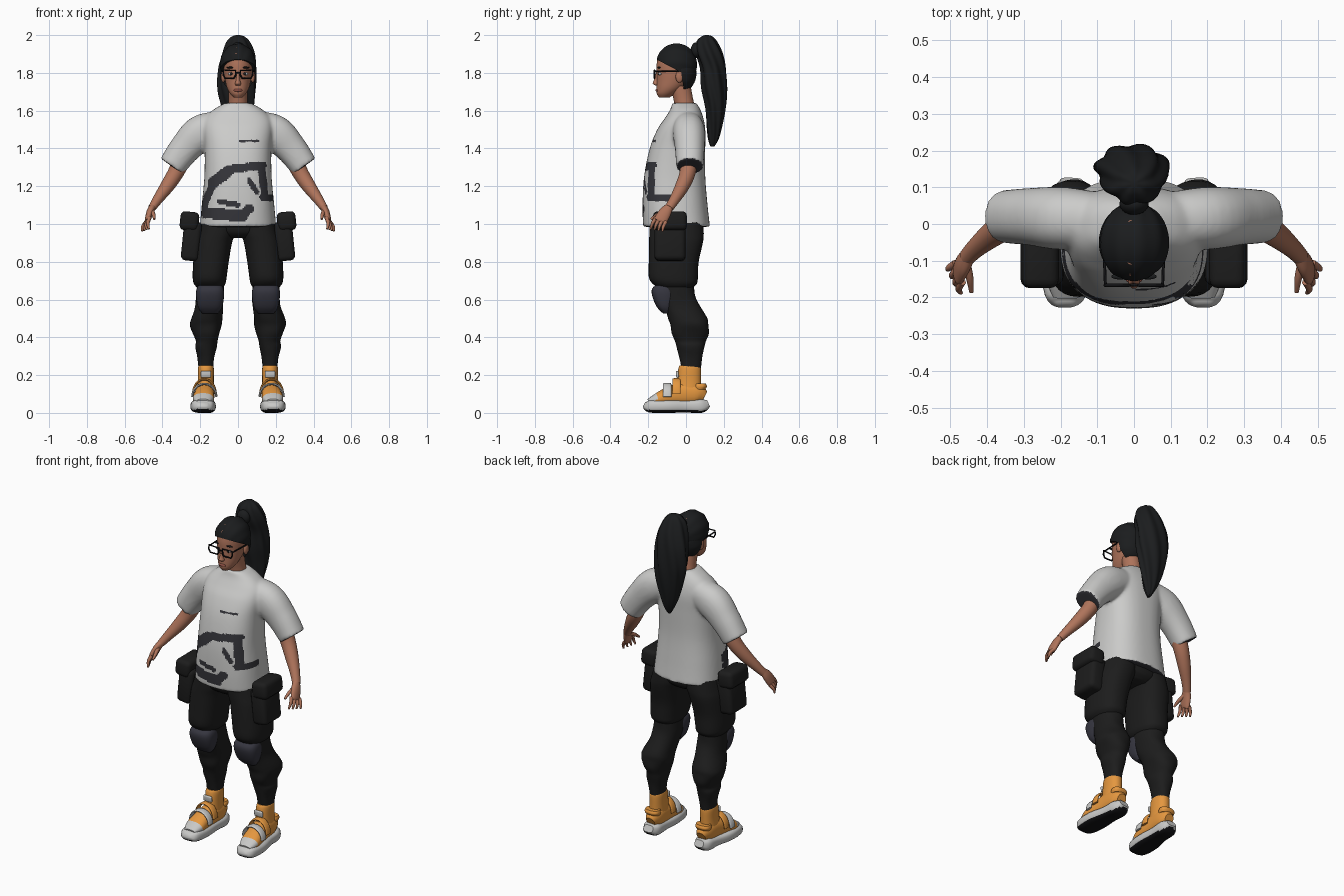
import bpy, bmesh, math
from mathutils import Vector, Matrix, Euler

cube = bpy.data.objects.get("Cube")
if cube:
    bpy.data.objects.remove(cube, do_unlink=True)


def material(name, r, g, b):
    m = bpy.data.materials.new(name)
    m.use_nodes = True
    m.diffuse_color = (r, g, b, 1)
    m.node_tree.nodes["Principled BSDF"].inputs["Base Color"].default_value = (r, g, b, 1)
    return m


skin = material("skin", .43, .175, .105)
hair = material("hair_black", .011, .012, .013)
cloth = material("shirt_grey", .6, .6, .59)
print_dark = material("print_charcoal", .035, .035, .042)
pants = material("trouser_black", .012, .012, .012)
pad = material("pad_slate", .036, .036, .05)
orange = material("shoe_orange", .78, .31, .05)
pale = material("sole_grey", .58, .58, .57)
black = material("rubber_black", .006, .006, .007)
lip = material("lip_brown", .3, .09, .065)


def finish(name, bm, *mats):
    """Turn a bmesh into a smooth-shaded object."""
    bmesh.ops.recalc_face_normals(bm, faces=bm.faces)
    me = bpy.data.meshes.new(name)
    bm.to_mesh(me)
    bm.free()
    for m in mats:
        me.materials.append(m)
    me.shade_smooth()
    me.set_sharp_from_angle(angle=math.radians(50))
    ob = bpy.data.objects.new(name, me)
    bpy.context.collection.objects.link(ob)
    return ob


def spline(rows, steps):
    """Catmull-Rom interpolation through rows of numbers."""
    out = []
    for i in range(len(rows) - 1):
        a, b, c, d = (rows[max(0, min(j, len(rows) - 1))] for j in range(i - 1, i + 3))
        for s in range(steps):
            t = s / steps
            out.append([q + t * (r - p + t * (2 * p - 5 * q + 4 * r - e + t * (3 * (q - r) + e - p))) / 2
                        for p, q, r, e in zip(a, b, c, d)])
    return out + [list(rows[-1])]


def loft(bm, rows, n=24, k=2, steps=4, flat=True, hint=(1, 0, 0), wave=(0, 0, 0)):
    """Skin superellipse rings; each row is x, y, z and two radii."""
    pts = spline(rows, steps)
    rings = []
    for i, p in enumerate(pts):
        c = Vector(p[:3])
        ahead, behind = pts[min(i + 1, len(pts) - 1)], pts[max(i - 1, 0)]
        t = Vector((0, 0, 1)) if flat else (Vector(ahead[:3]) - Vector(behind[:3])).normalized()
        u = Vector(hint)
        u = (u - u.dot(t) * t).normalized()
        v = t.cross(u)
        ring = []
        for j in range(n):
            a = math.tau * j / n
            ca, sa = math.cos(a), math.sin(a)
            w = 1 + wave[0] * math.sin(wave[1] * a + wave[2] * c.z)
            x = math.copysign(abs(ca) ** (2 / k), ca) * max(p[3], .002) * w
            y = math.copysign(abs(sa) ** (2 / k), sa) * max(p[4], .002) * w
            ring.append(bm.verts.new(c + u * x + v * y))
        rings.append(ring)
    for lo, hi in zip(rings, rings[1:]):
        for j in range(n):
            bm.faces.new((lo[j], lo[(j + 1) % n], hi[(j + 1) % n], hi[j]))
    bm.faces.new(rings[0])
    bm.faces.new(rings[-1])


def tube(name, rows, mat, s=1, **kw):
    bm = bmesh.new()
    loft(bm, [(r[0] * s, *r[1:]) for r in rows], **kw)
    return finish(name, bm, mat)


def ball(name, loc, size, mat, cut=None, strands=0):
    """Ellipsoid, optionally grooved and trimmed by a plane (point, normal)."""
    bm = bmesh.new()
    bmesh.ops.create_uvsphere(bm, u_segments=48 if cut else 20, v_segments=24 if cut else 12, radius=1)
    for v in bm.verts:
        v.co *= 1 + strands * math.sin(12 * math.atan2(v.co.x, v.co.z + .3))
    bm.transform(Matrix.Translation(loc) @ Matrix.Diagonal((*size, 1)))
    if cut:
        bmesh.ops.bisect_plane(bm, geom=bm.verts[:] + bm.edges[:] + bm.faces[:],
                               plane_co=cut[0], plane_no=cut[1], clear_inner=True)
        bmesh.ops.holes_fill(bm, edges=bm.edges[:], sides=0)
    return finish(name, bm, mat)


def box(name, loc, size, mat, bevel, rot=(0, 0, 0)):
    bm = bmesh.new()
    bmesh.ops.create_cube(bm, size=1)
    bm.transform(Matrix.Diagonal((*size, 1)))
    bmesh.ops.bevel(bm, geom=bm.edges[:], offset=bevel, segments=3, profile=.5, affect='EDGES')
    bm.transform(Matrix.Translation(loc) @ Euler(rot).to_matrix().to_4x4())
    return finish(name, bm, mat)


def wire(name, pts, radius, mat, cyclic=False):
    cu = bpy.data.curves.new(name, 'CURVE')
    cu.dimensions = '3D'
    cu.bevel_depth = radius
    cu.bevel_resolution = 2
    cu.use_fill_caps = True
    sp = cu.splines.new('POLY')
    sp.points.add(len(pts) - 1)
    for p, q in zip(sp.points, pts):
        p.co = (*q, 1)
    sp.use_cyclic_u = cyclic
    cu.materials.append(mat)
    bpy.context.collection.objects.link(bpy.data.objects.new(name, cu))


# Shirt: body and sleeves fused into one smooth surface
bm = bmesh.new()
loft(bm, [(0, -.05, .985, .202, .177), (0, -.058, 1.1, .192, .172), (0, -.06, 1.25, .178, .162),
          (0, -.045, 1.4, .177, .147), (0, -.025, 1.5, .185, .127), (0, -.01, 1.56, .175, .102),
          (0, -.004, 1.605, .13, .08), (0, -.008, 1.64, .07, .064)], n=64, k=2.5, steps=6)
for s in (1, -1):
    loft(bm, [(.06 * s, .01, 1.53, .07, .07), (.19 * s, .015, 1.485, .085, .095),
              (.28 * s, .02, 1.4, .078, .083), (.35 * s, .02, 1.305, .072, .073)],
         n=40, k=2.2, steps=6, flat=False, hint=(0, 1, 0))
shirt = finish("shirt", bm, cloth)
remesh = shirt.modifiers.new("fuse", 'REMESH')
remesh.mode = 'VOXEL'
remesh.voxel_size = .009
relax = shirt.modifiers.new("relax", 'SMOOTH')
relax.iterations = 6
me = bpy.data.meshes.new_from_object(shirt.evaluated_get(bpy.context.evaluated_depsgraph_get()))
shirt.modifiers.clear()
shirt.data = me
me.materials.clear()
me.materials.append(cloth)
me.materials.append(print_dark)
me.shade_smooth()

# Abstract print strokes: start x, z, end x, z, half width
strokes = [(-.18, 1.1, -.13, 1.22, .02), (-.13, 1.22, -.05, 1.28, .03), (-.05, 1.29, .13, 1.31, .022),
           (.125, 1.3, .14, 1.16, .02), (.13, 1.14, .19, 1.14, .017), (-.17, 1.06, .02, 1.04, .03),
           (.02, 1.05, .06, 1.08, .025), (-.1, 1.12, 0, 1.1, .014), (.06, 1.23, .1, 1.17, .014),
           (.01, 1.44, .11, 1.44, .006)]


def printed(c):
    for x0, z0, x1, z1, r in strokes:
        a, d, p = Vector((x0, z0)), Vector((x1 - x0, z1 - z0)), Vector((c.x, c.z))
        t = max(0, min(1, (p - a).dot(d) / d.length_squared))
        if (a + d * t - p).length < r:
            return True
    return False


for f in me.polygons:
    c, nor = f.center, f.normal
    cuff = abs(c.x) > .27 and nor.dot(Vector((math.copysign(.6, c.x), 0, -.8))) > .85
    hem = c.z < 1.01 and nor.z < -.8
    f.material_index = int(cuff or hem or (c.y < -.07 and nor.y < .1 and printed(c)))

# Head and neck
tube("neck", [(0, 0, 1.58, .06, .058), (0, -.012, 1.65, .05, .052), (0, -.03, 1.73, .05, .055)], skin)
tube("head", [(0, -.115, 1.67, .022, .028), (0, -.105, 1.69, .042, .05), (0, -.085, 1.72, .058, .071),
              (0, -.065, 1.76, .068, .09), (0, -.055, 1.8, .074, .1), (0, -.05, 1.85, .077, .105),
              (0, -.05, 1.9, .07, .092), (0, -.05, 1.935, .045, .06)], skin, n=36)
tube("nose", [(0, -.147, 1.805, .007, .01), (0, -.153, 1.76, .011, .018),
              (0, -.155, 1.743, .016, .021), (0, -.15, 1.732, .011, .01)], skin, n=16)
ball("lips", (0, -.151, 1.708, ), (.023, .011, .009), lip)

# Hair
ball("hair_cap", (0, -.05, 1.845), (.095, .108, .11), hair, ((0, -.15, 1.868), (0, .11, .21)), .018)
ball("hair_back", (0, -.03, 1.8), (.09, .085, .105), hair, ((0, -.025, 1.8), (0, 1, .15)), .012)
ball("hair_tie", (0, .055, 1.92), (.04, .03, .042), hair)
tube("ponytail", [(.012, .14, 1.41, .008, .01), (.01, .145, 1.45, .028, .027), (.005, .15, 1.52, .055, .04),
                  (0, .155, 1.62, .082, .053), (-.005, .15, 1.72, .098, .066), (-.005, .145, 1.82, .096, .066),
                  (0, .125, 1.9, .084, .068), (0, .11, 1.96, .062, .055), (0, .11, 1.99, .036, .032),
                  (0, .11, 2, .01, .01)], hair, n=56, steps=5, wave=(.075, 7, 14))

# Pelvis
tube("trouser_seat", [(0, -.045, .925, .08, .1), (0, -.048, .96, .17, .135), (0, -.05, 1.04, .188, .14)], pants, k=2.4)
wire("glasses_bridge", [(-.013, -.166, 1.8), (.013, -.166, 1.8)], .004, black)

for s, side in ((1, "left"), (-1, "right")):
    # Face details and glasses
    ball(side + "_ear", (.078 * s, -.035, 1.78), (.012, .02, .032), skin)
    ball(side + "_eye", (.036 * s, -.137, 1.795), (.017, .01, .008), pale)
    ball(side + "_iris", (.036 * s, -.145, 1.795), (.007, .004, .007), hair)
    ball(side + "_eyebrow", (.038 * s, -.143, 1.828), (.024, .008, .005), hair)
    frame = [(.013, 1.812), (.077, 1.815), (.079, 1.79), (.069, 1.772), (.022, 1.772), (.013, 1.785)]
    wire(side + "_glasses_rim", [(x * s, -.167, z) for x, z in frame], .0045, black, True)
    wire(side + "_glasses_temple", [(.078 * s, -.166, 1.808), (.083 * s, -.035, 1.808)], .004, black)

    # Arm, palm and fingers
    along = dict(flat=False, hint=(0, 1, 0))
    tube(side + "_arm", [(.27, .02, 1.4, .05, .05), (.325, .01, 1.28, .043, .043), (.375, -.02, 1.2, .037, .037),
                         (.425, -.06, 1.13, .028, .027), (.455, -.09, 1.085, .024, .021)], skin, s, **along)
    tube(side + "_palm", [(.45, -.085, 1.095, .02, .018), (.465, -.108, 1.065, .032, .019),
                          (.477, -.132, 1.025, .035, .016), (.48, -.14, 1.012, .03, .012)], skin, s, **along)
    for i, finger in enumerate(("index", "middle", "ring", "little")):
        base = Vector((.468 + .006 * i, -.158 + .017 * i, 1.035 - .008 * i))
        tip = base + Vector((.003 + .006 * i, -.03 + .004 * i, -.062 + .004 * i))
        mid = (base + tip) / 2 + Vector((.008, -.004, 0))
        tube(f"{side}_{finger}_finger", [(*base, .01, .011), (*mid, .009, .009), (*tip, .005, .005)],
             skin, s, n=10, **along)
    tube(side + "_thumb", [(.457, -.11, 1.07, .013, .013), (.447, -.15, 1.05, .01, .01),
                           (.443, -.185, 1.025, .006, .006)], skin, s, n=12, flat=False)

    # Trouser leg, puffed above and below the knee
    tube(side + "_thigh", [(.1, -.05, 1.02, .095, .14), (.115, -.05, .95, .1, .144), (.13, -.053, .9, .098, .142),
                           (.143, -.065, .8, .094, .132), (.15, -.067, .72, .09, .13),
                           (.15, -.06, .685, .084, .118), (.148, -.055, .662, .068, .09)], pants, s, n=32, k=2.4)
    tube(side + "_calf", [(.148, -.06, .7, .07, .1), (.148, -.05, .62, .073, .1), (.153, -.02, .56, .074, .096),
                          (.166, .01, .5, .082, .104), (.17, .02, .465, .084, .1), (.168, .022, .42, .07, .098),
                          (.166, .022, .38, .057, .082), (.17, .024, .35, .057, .074),
                          (.17, .026, .29, .044, .06), (.17, .026, .225, .038, .05)],
         pants, s, n=32, k=2.3, wave=(.02, 3, 40))
    tube(side + "_knee_pad", [(.148, -.1, .525, .04, .02), (.148, -.11, .56, .064, .044),
                              (.148, -.117, .62, .074, .062), (.148, -.118, .66, .07, .06),
                              (.148, -.105, .685, .052, .04)], pad, s, n=28, k=2.8)

    # Hip pouch with flap
    box(side + "_pouch", (.247 * s, -.085, .91), (.095, .165, .21), pants, .025, (0, -.1 * s, 0))
    box(side + "_pouch_flap", (.257 * s, -.085, 1.015), (.1, .18, .1), pants, .025, (0, -.1 * s, 0))

    # Shoe: sole, upper, ankle collar and straps
    sole = tube(side + "_sole", [(.187, -.222, .045, .025, .012), (.187, -.195, .036, .056, .033),
                                 (.184, -.1, .035, .067, .035), (.176, 0, .035, .054, .033),
                                 (.172, .08, .037, .051, .037), (.17, .118, .05, .03, .02)],
                pale, s, n=28, k=3, flat=False)
    sole.data.materials.append(black)
    for f in sole.data.polygons:
        f.material_index = int(f.normal.z < -.6)
    upper = tube(side + "_shoe_upper", [(.185, -.2, .06, .035, .014), (.184, -.15, .072, .055, .034),
                                        (.179, -.09, .088, .054, .05), (.174, -.02, .1, .049, .062),
                                        (.17, .06, .1, .046, .055), (.17, .098, .085, .028, .03)],
                 orange, s, n=28, k=2.3, flat=False)
    upper.data.materials.append(pale)
    for f in upper.data.polygons:
        f.material_index = int(f.center.y < -.155)
    tube(side + "_shoe_collar", [(.172, .012, .1, .046, .068), (.17, .016, .17, .042, .064),
                                 (.17, .02, .235, .042, .06), (.17, .02, .252, .036, .052)], orange, s, k=2.2)
    for label, y, z, w, h, mat in (("toe", -.1, .085, .064, .068, pale), ("instep", -.05, .1, .06, .078, orange)):
        arc = [(.178 + w * math.cos(a), y, z + h * math.sin(a), .022, .006)
               for a in (math.pi * i / 8 for i in range(9))]
        tube(f"{side}_{label}_strap", arc, mat, s, n=12, k=3, steps=2, **along)
    box(side + "_ankle_panel", (.17 * s, -.046, .205), (.055, .014, .035), pale, .006, (.1, 0, 0))
    tube(side + "_heel_loop", [(.17, .072, .125, .042, .03), (.17, .075, .14, .046, .036),
                               (.17, .075, .155, .042, .03)], orange, s, k=2.5)
